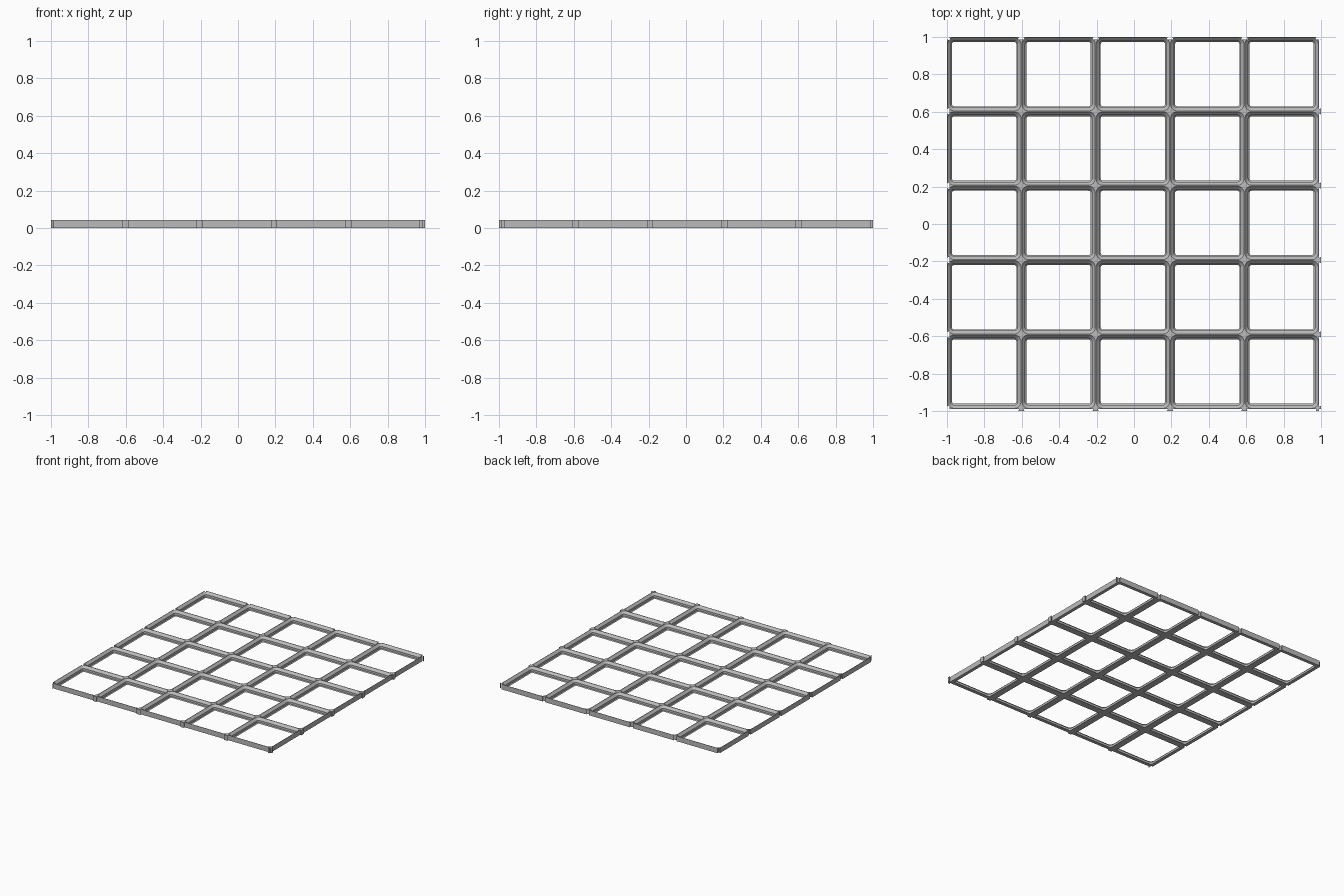
import bpy, bmesh, math

cube = bpy.data.objects.get("Cube")
if cube:
    bpy.data.objects.remove(cube, do_unlink=True)

CELLS = 5
TAB = 0.012                       # how far the joining tabs stick out
PITCH = (2 - TAB) / CELLS
HEIGHT = 0.042
X0, X1 = -1.0, 1.0 - TAB          # frame limits without tabs
Y0, Y1 = -1.0 + TAB, 1.0
CORNER = 0.038                    # corner radius before insetting
ARC = 8
# socket section: (height, inset from the cell edge)
SECTION = [(0, 0.027), (0.0066, 0.0204), (0.0237, 0.0204), (HEIGHT, 0.0024)]

grey = bpy.data.materials.new("plain grey")
grey.use_nodes = True
grey.diffuse_color = (0.5, 0.5, 0.5, 1)
grey.node_tree.nodes["Principled BSDF"].inputs["Base Color"].default_value = (0.5, 0.5, 0.5, 1)


def make_object(name, bm):
    bmesh.ops.recalc_face_normals(bm, faces=bm.faces)
    mesh = bpy.data.meshes.new(name)
    bm.to_mesh(mesh)
    bm.free()
    mesh.materials.append(grey)
    obj = bpy.data.objects.new(name, mesh)
    bpy.context.collection.objects.link(obj)
    return obj


def rounded_loop(bm, cx, cy, z, inset):
    """Rounded square ring of vertices, as four corner arcs."""
    radius = CORNER - inset
    reach = PITCH / 2 - CORNER
    arcs = []
    for k, (sx, sy) in enumerate([(1, 1), (-1, 1), (-1, -1), (1, -1)]):
        angles = [math.pi / 2 * (k + i / ARC) for i in range(ARC + 1)]
        arcs.append([bm.verts.new((cx + sx * reach + radius * math.cos(a),
                                   cy + sy * reach + radius * math.sin(a), z)) for a in angles])
    return arcs


def add_rim(bm, cx, cy, z, arcs):
    """Flat rim between the square cell edge and a rounded ring."""
    h = PITCH / 2
    corners = [bm.verts.new((cx + sx * h, cy + sy * h, z))
               for sx, sy in [(1, 1), (-1, 1), (-1, -1), (1, -1)]]
    for k in range(4):
        n = (k + 1) % 4
        for a, b in zip(arcs[k], arcs[k][1:]):
            bm.faces.new((corners[k], a, b))
        bm.faces.new((corners[k], arcs[k][-1], arcs[n][0], corners[n]))


def add_cell(bm, cx, cy):
    rings = [rounded_loop(bm, cx, cy, z, inset) for z, inset in SECTION]
    add_rim(bm, cx, cy, 0, rings[0])
    add_rim(bm, cx, cy, HEIGHT, rings[-1])
    flat = [sum(r, []) for r in rings]
    count = len(flat[0])
    for low, high in zip(flat, flat[1:]):
        for i in range(count):
            j = (i + 1) % count
            bm.faces.new((low[i], low[j], high[j], high[i]))


def add_prism(bm, points, z0, z1):
    low = [bm.verts.new((x, y, z0)) for x, y in points]
    high = [bm.verts.new((x, y, z1)) for x, y in points]
    bm.faces.new(low)
    bm.faces.new(high)
    for i in range(len(low)):
        j = (i + 1) % len(low)
        bm.faces.new((low[i], low[j], high[j], high[i]))


def dovetail(centre, near, far, extra=0.0, low=-9, high=9):
    """Trapezoid (along, depth) that widens with depth, clipped along the edge."""
    def half(depth):
        return 0.011 + extra + 0.5 * depth
    pts = [(centre - half(near), near), (centre + half(near), near),
           (centre + half(far), far), (centre - half(far), far)]
    return [(min(max(t, low), high), d) for t, d in pts]


# Lattice of rounded sockets
bm = bmesh.new()
for i in range(CELLS):
    for j in range(CELLS):
        add_cell(bm, X0 + (i + 0.5) * PITCH, Y0 + (j + 0.5) * PITCH)
bmesh.ops.remove_doubles(bm, verts=bm.verts, dist=1e-5)
bmesh.ops.bridge_loops(bm, edges=[e for e in bm.edges if e.is_boundary])
lattice = make_object("grid_frame", bm)

# Joining tabs on the front and right edges
bm = bmesh.new()
for k in range(CELLS + 1):
    front = dovetail(X0 + k * PITCH, 0, TAB, low=X0, high=X1)
    add_prism(bm, [(t, Y0 - d) for t, d in front], 0, HEIGHT)
    side = dovetail(Y0 + k * PITCH, 0, TAB, low=Y0, high=Y1)
    add_prism(bm, [(X1 + d, t) for t, d in side], 0, HEIGHT)
tabs = make_object("edge_tabs", bm)

# Matching notches in the back and left edges
for edge in ("back", "left"):
    bm = bmesh.new()
    for k in range(CELLS + 1):
        start = X0 if edge == "back" else Y0
        shape = dovetail(start + k * PITCH, -0.004, TAB + 0.0015, extra=0.001)
        points = [(t, Y1 - d) if edge == "back" else (X0 + d, t) for t, d in shape]
        add_prism(bm, points, -0.02, HEIGHT + 0.02)
    cutter = make_object(edge + "_notch_cutter", bm)
    cutter.hide_render = True
    for target in (lattice, tabs):
        cut = target.modifiers.new("notches", "BOOLEAN")
        cut.operation = "DIFFERENCE"
        cut.solver = "EXACT"
        cut.object = cutter
        bpy.context.view_layer.objects.active = target
        bpy.ops.object.modifier_apply(modifier=cut.name)
    bpy.data.objects.remove(cutter, do_unlink=True)
